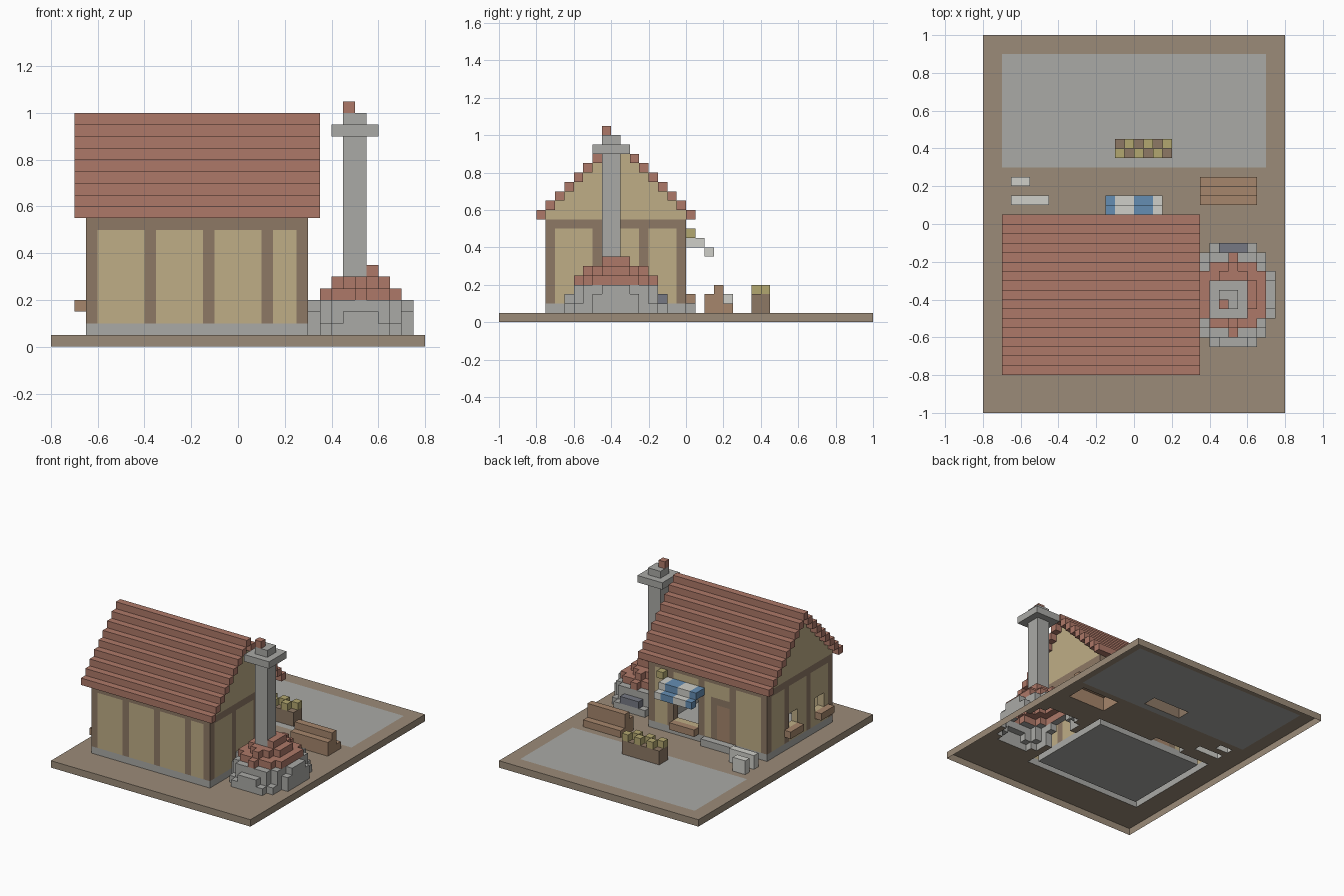
import bpy, bmesh

if "Cube" in bpy.data.objects:
    bpy.data.objects.remove(bpy.data.objects["Cube"])

V = 0.05  # block size
COL = dict(tile=(.42, .19, .14), plaster=(.52, .42, .24), timber=(.27, .19, .13),
           stone=(.40, .40, .38), earth=(.33, .26, .19), wood=(.38, .24, .15),
           blue=(.13, .27, .45), white=(.62, .62, .58), slate=(.18, .19, .23),
           yellow=(.45, .39, .16))
cells = {}    # block position -> part name
colors = {}   # part name -> colour


def part(name, color, *boxes):
    """Fill blocks inside boxes (x0, x1, y0, y1, z0, z1); later parts replace earlier ones."""
    colors[name] = color
    for box in boxes:
        x0, x1, y0, y1, z0, z1 = (round(v / V) for v in box)
        for x in range(x0, x1):
            for y in range(y0, y1):
                for z in range(z0, z1):
                    cells[x, y, z] = name


def carve(*boxes):
    part('empty', None, *boxes)
    for key in [k for k, n in cells.items() if n == 'empty']:
        del cells[key]


def build():
    """Turn blocks into one mesh per part, keeping only the exposed faces."""
    mats = {}
    for name, color in colors.items():
        if color is None:
            continue
        bm, verts = bmesh.new(), {}
        for c in [k for k, n in cells.items() if n == name]:
            for axis in range(3):
                for side in (0, 1):
                    n = list(c)
                    n[axis] += 2 * side - 1
                    if tuple(n) in cells or n[2] < 0:
                        continue
                    u, w = (axis + 1) % 3, (axis + 2) % 3
                    quad = []
                    for du, dw in ((0, 0), (1, 0), (1, 1), (0, 1)):
                        p = list(c)
                        p[axis] += side
                        p[u] += du
                        p[w] += dw
                        p = tuple(p)
                        if p not in verts:
                            verts[p] = bm.verts.new([q * V for q in p])
                        quad.append(verts[p])
                    bm.faces.new(quad if side else quad[::-1])
        me = bpy.data.meshes.new(name)
        bm.to_mesh(me)
        bm.free()
        if color not in mats:
            mats[color] = bpy.data.materials.new(color)
            mats[color].diffuse_color = (*COL[color], 1)
        me.materials.append(mats[color])
        bpy.context.collection.objects.link(bpy.data.objects.new(name, me))


# Ground, paved yard, house floor
part('ground', 'earth', (-.8, .8, -1, 1, 0, .05))
part('paving', 'stone', (-.7, .7, .3, .9, 0, .05))
part('floor', 'stone', (-.6, .25, -.7, -.05, 0, .05))

# House walls: footing, plaster, top beams, posts
X0, X1, Y0, Y1 = -.65, .3, -.75, 0


def ring(z0, z1):
    return [(X0, X1, Y0, Y0 + V, z0, z1), (X0, X1, Y1 - V, Y1, z0, z1),
            (X0, X0 + V, Y0, Y1, z0, z1), (X1 - V, X1, Y0, Y1, z0, z1)]


part('house_footing', 'stone', *ring(.05, .1))
part('plaster_walls', 'plaster', *ring(.1, .5))
part('top_beams', 'timber', *ring(.5, .55))
part('wall_posts', 'timber',
     *[(x, x + V, y, y + V, .1, .5) for x in (-.65, -.4, -.15, .1, .25) for y in (Y0, Y1 - V)],
     *[(x, x + V, y, y + V, .1, .5) for y in (-.5, -.25) for x in (X0, X1 - V)])

# Stepped gables and roof
part('gables', 'plaster', *[(x, x + V, Y0 + i * V, Y1 - i * V, .55 + i * V, .6 + i * V)
                            for i in range(8) for x in (X0, X1 - V)])
for i in range(9):
    z = .55 + i * V
    part('roof_tiles', 'tile', *[(-.7, .35, y, y + V, z, z + V) for y in (-.8 + i * V, -i * V)])

# Side windows with sills
carve(*[(X0, X0 + V, y, y + .1, .2, .3) for y in (-.35, -.65)])
part('window_sills', 'wood', *[(-.7, -.65, y, y + .15, .15, .2) for y in (-.35, -.7)])

# Door, frame and step
part('door_frame', 'timber', (-.35, -.2, -.05, 0, .1, .4))
part('door', 'wood', (-.35, -.25, -.05, 0, .1, .35))
part('door_step', 'stone', (-.4, -.15, 0, .05, .05, .1))

# Shop window with counter, striped awning, lantern
carve((-.1, .1, -.05, 0, .15, .35))
part('shop_counter', 'wood', (-.1, .1, 0, .05, .1, .15))
for color, spans in (('blue', [(-.15, -.1), (0, .1)]), ('white', [(-.1, 0), (.1, .15)])):
    for a, b in spans:
        part('awning_' + color, color, (a, b, 0, .1, .4, .45), (a, b, .1, .15, .35, .4))
part('lantern', 'yellow', (.15, .2, 0, .05, .45, .5))


# Oven: rounded stone base and brick dome, each layer a stepped disc
def disc(rects, z, cx=.525, cy=-.375):
    return [(cx - a * V, cx + a * V, cy - b * V, cy + b * V, z, z + V) for a, b in rects]


part('oven_base', 'stone',
     *disc([(2.5, 5.5), (3.5, 4.5), (4.5, 2.5)], .05),
     *disc([(1.5, 5.5), (2.5, 4.5), (3.5, 3.5), (4.5, 2.5)], .1),
     *disc([(2.5, 4.5), (3.5, 3.5), (4.5, 1.5)], .15))
part('oven_mouth', 'slate', (.45, .6, -.15, -.1, .1, .15))
part('oven_dome', 'tile',
     *disc([(.5, 4.5), (2.5, 3.5), (3.5, 2.5)], .2),
     *disc([(.5, 3.5), (1.5, 2.5), (2.5, 1.5)], .25), *disc([(1.5, 1.5)], .3))

# Chimney
part('chimney', 'stone', (.45, .55, -.45, -.35, .3, 1), (.4, .6, -.5, -.3, .9, .95))
part('chimney_pot', 'tile', (.45, .5, -.45, -.4, 1, 1.05))

# Yard: timber stack, produce crate, stone blocks
part('timber_stack', 'wood', (.35, .65, .1, .25, .05, .1), (.35, .65, .1, .2, .1, .15),
     (.35, .65, .15, .2, .15, .2))
part('produce_crate', 'timber', (-.1, .2, .35, .45, .05, .15))
part('produce', 'yellow', *[(-.1 + i * V, -.05 + i * V, .35 + j * V, .4 + j * V, .15, .2)
                            for i in range(6) for j in range(2) if (i + j) % 2 == 0])
part('stone_blocks', 'white', (-.65, -.45, .1, .15, .05, .15), (-.65, -.55, .2, .25, .05, .15))

build()

for m in bpy.data.materials:
    if m.users and not m.is_grease_pencil:
        m.use_nodes = True
        m.node_tree.nodes["Principled BSDF"].inputs["Base Color"].default_value = m.diffuse_color
